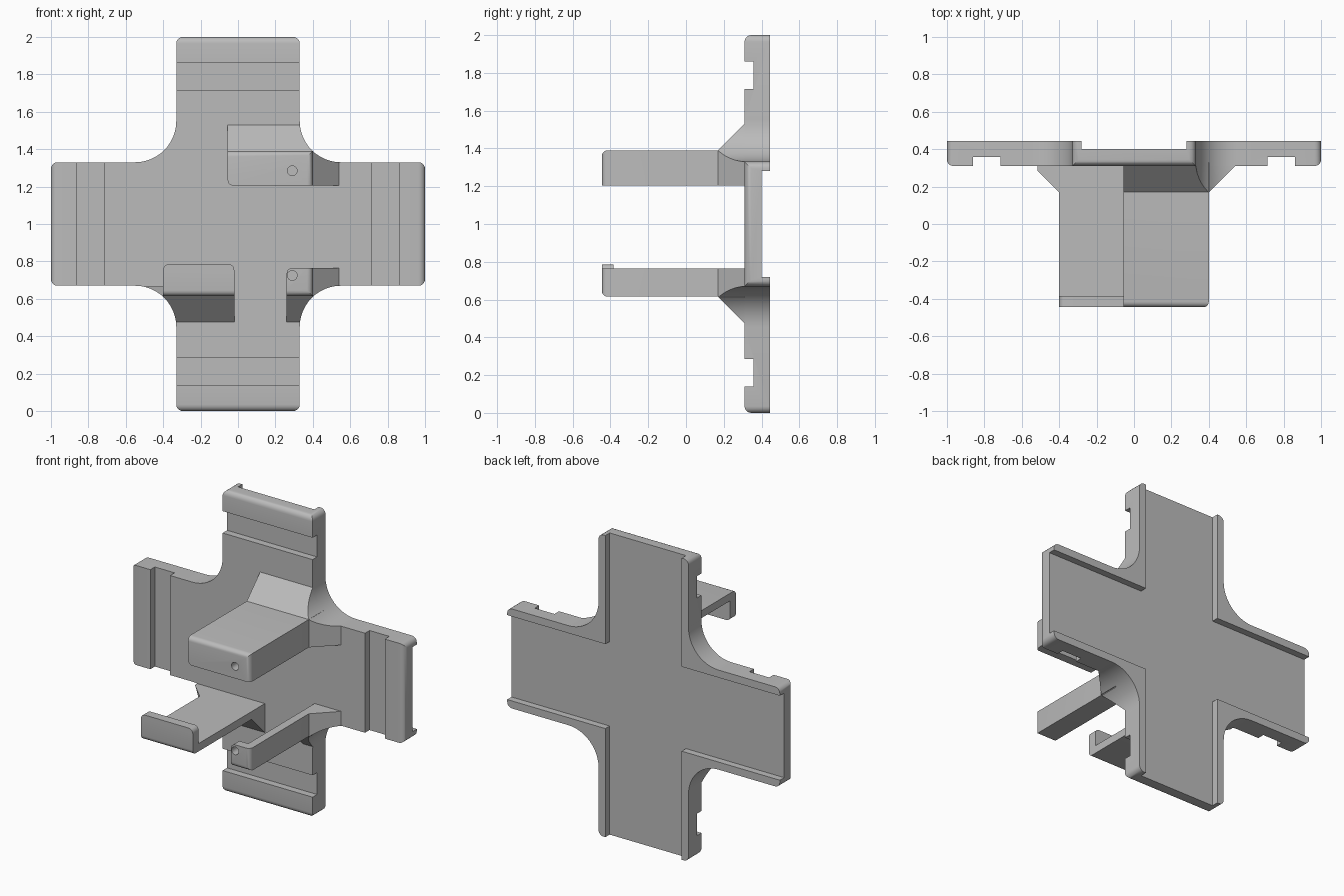
import bpy, bmesh, math
from mathutils import Vector

if "Cube" in bpy.data.objects:
    bpy.data.objects.remove(bpy.data.objects["Cube"])

grey = bpy.data.materials.new("light_grey")
grey.use_nodes = True
COLOUR = (0.5, 0.5, 0.5, 1)
grey.diffuse_color = COLOUR
grey.node_tree.nodes["Principled BSDF"].inputs["Base Color"].default_value = COLOUR

FRONT, BACK, MID = 0.31, 0.445, 1.0     # plate faces in y, cross centre in z
HALF, FILLET = 0.33, 0.22               # arm half width, inner corner radius


def prism(name, points, axis, lo, hi, round_edge=None, radius=0.03):
    """Extrude a 2D outline along an axis; points give the other two coordinates."""
    bm = bmesh.new()

    def place(p, t):
        co = list(p)
        co.insert("xyz".index(axis), t)
        return bm.verts.new(co)
    a = [place(p, lo) for p in points]
    b = [place(p, hi) for p in points]
    bm.faces.new(a)
    bm.faces.new(b)
    for i in range(len(a)):
        j = (i + 1) % len(a)
        bm.faces.new((a[i], a[j], b[j], b[i]))
    bmesh.ops.recalc_face_normals(bm, faces=bm.faces)
    if round_edge:
        edges = [e for e in bm.edges
                 if round_edge((e.verts[0].co + e.verts[1].co) / 2,
                               (e.verts[1].co - e.verts[0].co).normalized())]
        bmesh.ops.bevel(bm, geom=edges, offset=radius, segments=5,
                        profile=0.5, affect='EDGES')
        bmesh.ops.recalc_face_normals(bm, faces=bm.faces)
    mesh = bpy.data.meshes.new(name)
    bm.to_mesh(mesh)
    bm.free()
    mesh.materials.append(grey)
    ob = bpy.data.objects.new(name, mesh)
    bpy.context.collection.objects.link(ob)
    return ob


def box(name, x, y, z, round_edge=None):
    pts = [(x[0], z[0]), (x[1], z[0]), (x[1], z[1]), (x[0], z[1])]
    return prism(name, pts, "y", y[0], y[1], round_edge)


def cut(ob, cutter):
    """Subtract the cutter, then discard it."""
    cutter.hide_render = True
    bpy.context.view_layer.objects.active = ob
    mod = ob.modifiers.new("cut", 'BOOLEAN')
    mod.operation, mod.solver, mod.object = 'DIFFERENCE', 'EXACT', cutter
    bpy.ops.object.modifier_apply(modifier=mod.name)
    bpy.data.objects.remove(cutter)


def circle(x, z, r, n):
    return [(x + r * math.cos(math.tau * i / n), z + r * math.sin(math.tau * i / n))
            for i in range(n)]


# Cross plate outline: one quarter repeated four times
outline = []
c = HALF + FILLET
for q in range(4):
    quarter = [(1, -HALF), (1, HALF)]
    for i in range(13):
        t = math.radians(270 - 7.5 * i)
        quarter.append((c + FILLET * math.cos(t), c + FILLET * math.sin(t)))
    ca, sa = round(math.cos(q * math.pi / 2)), round(math.sin(q * math.pi / 2))
    outline += [(u * ca - v * sa, u * sa + v * ca + MID) for u, v in quarter]


def arm_end(m, d):
    far = max(abs(m.x), abs(m.z - MID)) > 0.99
    return far and (abs(d.y) > 0.9 or m.y < FRONT + 0.01)


plate = prism("cross_plate", outline, "y", FRONT, BACK, arm_end, 0.035)

# Crossing channels in the back
w = 0.28
cut(plate, box("channel_cutter", (-w, w), (0.4, 0.6), (-0.1, 2.1)))
cut(plate, box("channel_cutter", (-1.1, 1.1), (0.4, 0.6), (MID - w, MID + w)))

# Strap grooves across the front of each arm
for s in (-1, 1):
    lo, hi = sorted((s * 0.715, s * 0.86))
    y = (0.2, 0.357)
    cut(plate, box("groove_cutter", (lo, hi), y, (0.5, 1.5)))
    cut(plate, box("groove_cutter", (-0.5, 0.5), y, (MID + lo, MID + hi)))

# Brackets: outer block hollowed behind a front lip
Y0, LIP, ROOT = -0.445, -0.385, 0.17
IN = FRONT + 0.02


def bracket_round(side, outer_z, corners):
    """Round the outer front edges and the chosen lip corners."""
    def rule(m, d):
        if m.y < Y0 + 0.01:
            return ((abs(d.x) > 0.9 and abs(m.z - outer_z) < 0.01) or
                    (abs(d.z) > 0.9 and side and abs(m.x - side) < 0.01))
        return abs(d.y) > 0.9 and any(abs(m.x - x) + abs(m.z - z) < 0.01
                                      for x, z in corners)
    return rule


upper = box("upper_hook", (-0.055, 0.4), (Y0, IN), (1.205, 1.39),
            bracket_round(0.4, 1.39, [(-0.055, 1.205)]))
cut(upper, box("hollow", (-0.5, 0.345), (LIP, 0.5), (1.0, 1.34)))

tray = box("lower_right_hook", (-0.4, -0.02), (Y0, IN), (0.615, 0.785),
           bracket_round(None, 0.615, [(-0.4, 0.785), (-0.02, 0.785)]))
cut(tray, box("hollow", (-0.6, 0.2), (LIP, 0.5), (0.667, 1.0)))

arm = box("lower_left_hook", (0.26, 0.4), (Y0, IN), (0.615, 0.765),
          bracket_round(0.4, 0.615, [(0.26, 0.765)]))
cut(arm, box("hollow", (0.1, 0.345), (LIP, 0.5), (0.667, 1.0)))

# Pin holes through the lips
for ob, z in ((upper, 1.285), (arm, 0.725)):
    cut(ob, prism("pin_hole", circle(0.29, z, 0.026, 24), "y", -0.6, -0.3))

# Sloped gussets joining brackets to the plate, trimmed to the plate corners
REACH = FRONT - ROOT


def gussets(name, side, x_range, outer_z, z_range):
    up = 1 if outer_z > MID else -1
    sx = 1 if side > 0 else -1
    slope = [(ROOT, outer_z), (IN, outer_z), (IN, outer_z + up * REACH),
             (FRONT, outer_z + up * REACH)]
    flank = [(side, ROOT), (side, IN), (side + sx * REACH, IN),
             (side + sx * REACH, FRONT)]
    parts = [prism(name + "_slope_gusset", slope, "x", *x_range),
             prism(name + "_side_gusset", flank, "z", *z_range)]
    for ob in parts:
        cut(ob, prism("corner_cutter", circle(sx * c, MID + up * c, FILLET, 48),
                      "y", 0.0, 0.6))


gussets("upper", 0.4, (-0.055, 0.4), 1.39, (1.205, 1.39))
gussets("lower_right", -0.4, (-0.4, -0.02), 0.615, (0.615, 0.667))
gussets("lower_left", 0.4, (0.26, 0.4), 0.615, (0.615, 0.765))

# Smooth curved surfaces, keep hard edges
bpy.ops.object.select_all(action='DESELECT')
for ob in bpy.context.collection.objects:
    if ob.type == 'MESH':
        ob.select_set(True)
        bpy.context.view_layer.objects.active = ob
bpy.ops.object.shade_smooth_by_angle(angle=math.radians(30))
